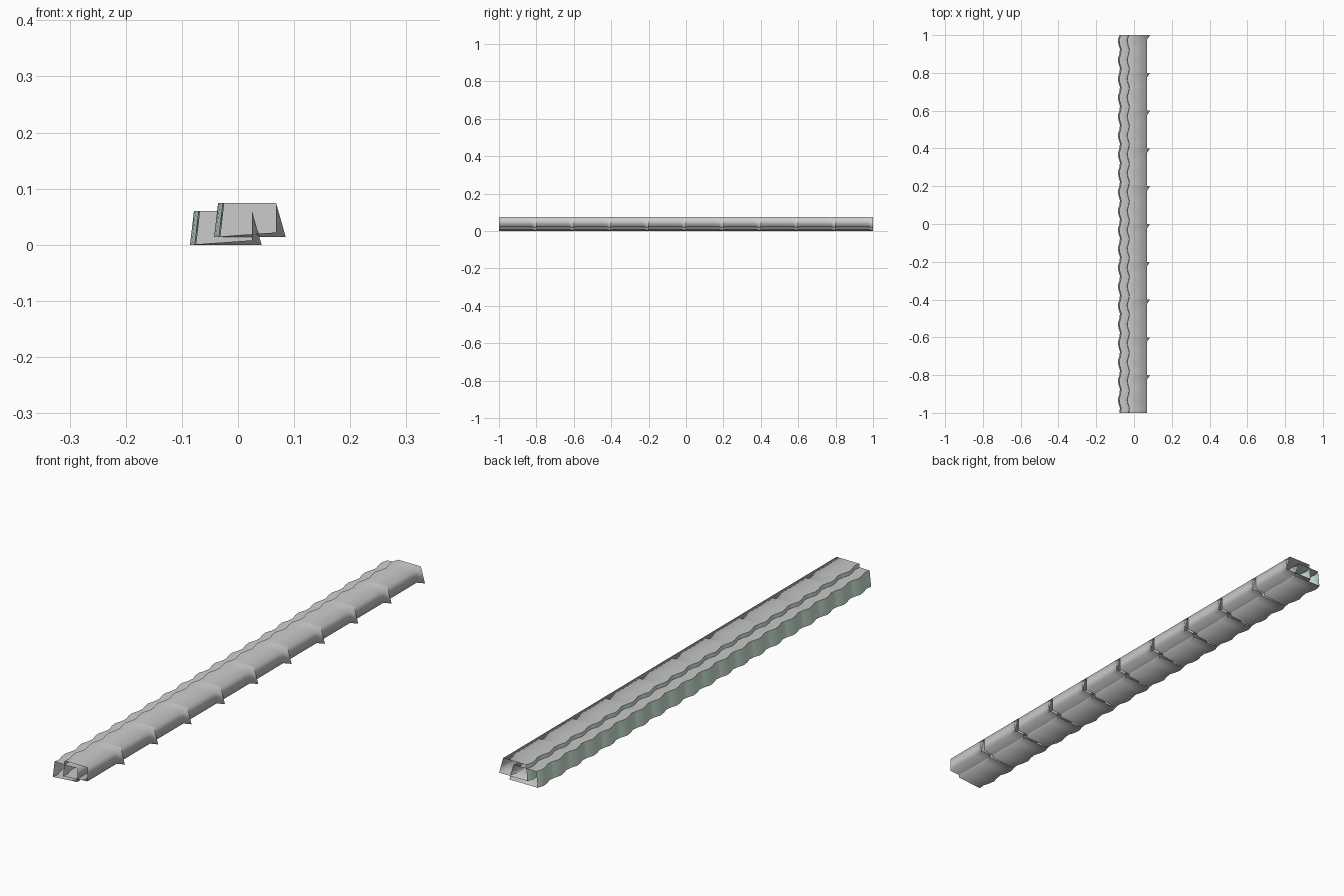
import bpy, math

if "Cube" in bpy.data.objects:
    bpy.data.objects.remove(bpy.data.objects["Cube"])

SEGMENTS, STEPS, LENGTH = 10, 8, 2.0
SEG = LENGTH / SEGMENTS

green = bpy.data.materials.new("pale_green")
green.diffuse_color = (0.62, 0.80, 0.67, 1)
green.use_nodes = True
green.node_tree.nodes["Principled BSDF"].inputs["Base Color"].default_value = green.diffuse_color


def wave(y):
    # scalloped offset of the left wall
    return 0.006 * math.sin(2 * math.pi * (y + 1) / 0.1 + 0.4)


def section(y, flare):
    # top left, top right, bottom right, bottom left
    w = wave(y)
    lift = 0.008 * (1 - flare)
    return [(-0.073 + w, y, 0.060), (0.025, y, 0.060),
            (0.025 + 0.017 * flare, y, lift), (-0.080 + w, y, 0.0)]


def make(name, verts, faces, offset, mat=None):
    me = bpy.data.meshes.new(name)
    me.from_pydata(verts, [], faces)
    ob = bpy.data.objects.new(name, me)
    bpy.context.collection.objects.link(ob)
    ob.location = (offset[0], 0, offset[1])
    for p in me.polygons:
        p.use_smooth = True
    if mat:
        me.materials.append(mat)
    return ob


def strip(prefix, offset):
    # grey sleeve: ten lapped segments, each flaring at its far end
    verts, faces = [], []
    for s in range(SEGMENTS):
        for k in range(STEPS + 1):
            y = -1 + s * SEG + k * SEG / STEPS
            base = len(verts)
            verts += section(y, 1.0 if k == STEPS else 0.0)
            if k:
                a = base - 4
                faces += [(a + j, a + j + 1, base + j + 1, base + j) for j in range(3)]
    make(prefix + "_sleeve", verts, faces, offset)

    # green scalloped wall on the left
    verts, faces = [], []
    n = SEGMENTS * STEPS
    for i in range(n + 1):
        p = section(-1 + LENGTH * i / n, 0)
        verts += [p[3], p[0]]
        if i:
            b = 2 * i
            faces.append((b - 2, b - 1, b + 1, b))
    make(prefix + "_scalloped_wall", verts, faces, offset, green)

    # inner partition closing the sleeve near each end
    for label, y in (("front", -0.8), ("rear", 0.8)):
        p = section(y, 1.0)
        make(prefix + "_partition_" + label, p, [(3, 2, 1, 0)], offset)


strip("lower", (0.0, 0.0))
strip("upper", (0.043, 0.014))
